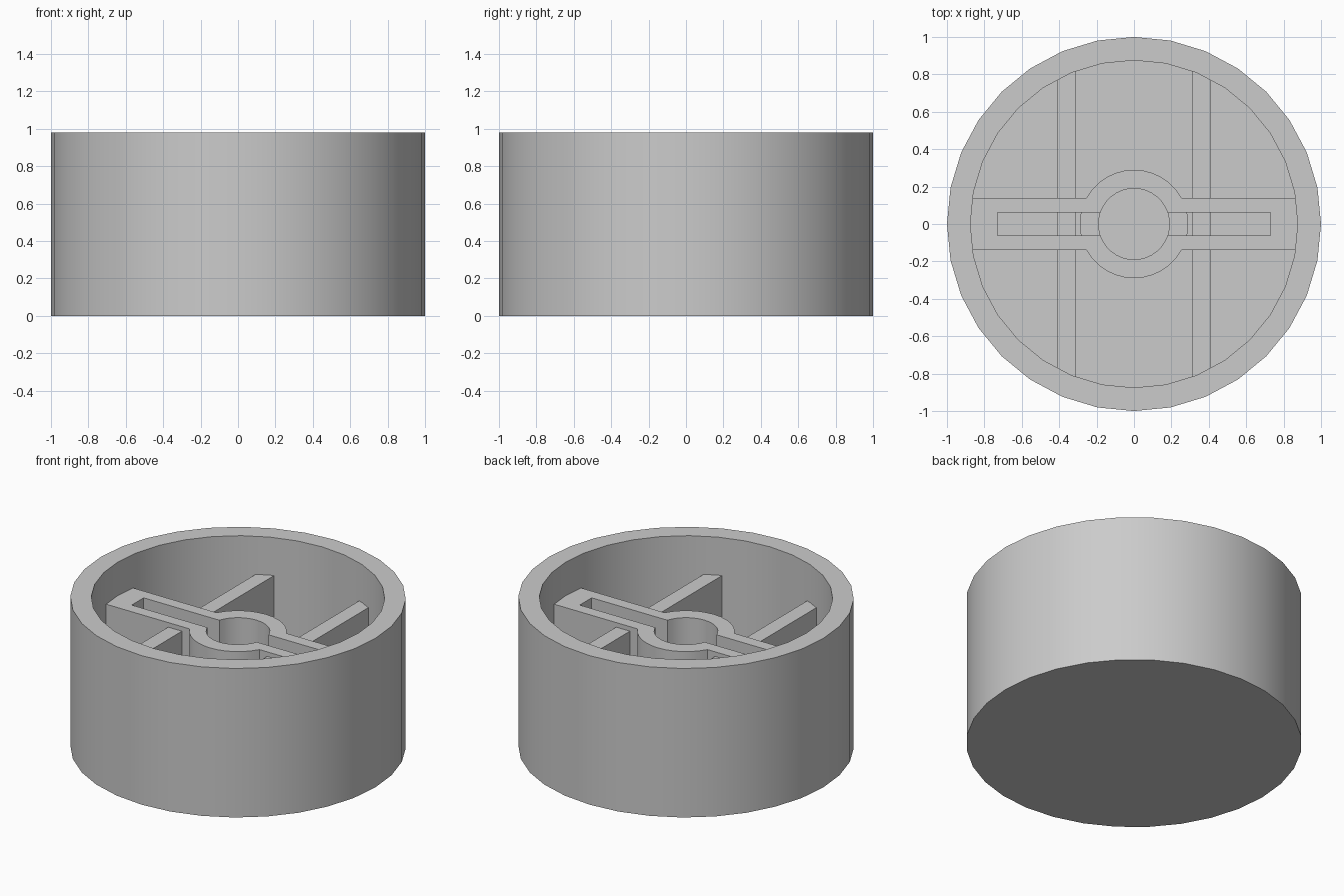
import bpy, bmesh
from math import sin, cos, pi, asin

if "Cube" in bpy.data.objects:
    bpy.data.objects.remove(bpy.data.objects["Cube"], do_unlink=True)

grey = bpy.data.materials.new("grey plastic")
grey.use_nodes = True
GREY = (0.6, 0.6, 0.6, 1)
grey.diffuse_color = GREY
grey.node_tree.nodes["Principled BSDF"].inputs["Base Color"].default_value = GREY

HEIGHT, FLOOR, BAR_TOP, RIB_TOP, LOW_TOP = 0.98, 0.12, 0.76, 0.73, 0.35
HUB_R, HOLE_R, BAR_Y, SLOT_Y, SLOT_X = 0.29, 0.19, 0.14, 0.062, 0.73
RIB_IN, RIB_OUT = 0.31, 0.41


def finish(name, bm):
    bmesh.ops.recalc_face_normals(bm, faces=bm.faces)
    mesh = bpy.data.meshes.new(name)
    bm.to_mesh(mesh)
    bm.free()
    mesh.materials.append(grey)
    obj = bpy.data.objects.new(name, mesh)
    bpy.context.collection.objects.link(obj)
    bpy.ops.object.select_all(action="DESELECT")
    obj.select_set(True)
    bpy.context.view_layer.objects.active = obj
    bpy.ops.object.shade_smooth_by_angle(angle=pi / 6)
    return obj


def prism(bm, outline, z0, z1):
    face = bm.faces.new([bm.verts.new((x, y, z0)) for x, y in outline])
    new = bmesh.ops.extrude_face_region(bm, geom=[face], use_keep_orig=True)["geom"]
    top = [v for v in new if isinstance(v, bmesh.types.BMVert)]
    bmesh.ops.translate(bm, verts=top, vec=(0, 0, z1 - z0))


def arc(radius, a0, a1, steps):
    angles = [a0 + (a1 - a0) * i / steps for i in range(steps + 1)]
    return [(radius * cos(a), radius * sin(a)) for a in angles]


def rect(x0, x1, y0, y1):
    return [(x0, y0), (x1, y0), (x1, y1), (x0, y1)]


# Round cup: outer wall, rim, inner wall and floor
bm = bmesh.new()
rings = []
for r, z in ((1, 0), (1, HEIGHT), (0.875, HEIGHT), (0.875, FLOOR)):
    rings.append([bm.verts.new((x, y, z)) for x, y in arc(r, 0, 2 * pi, 32)[:-1]])
for low, high in zip(rings, rings[1:]):
    for i in range(32):
        j = (i + 1) % 32
        bm.faces.new((low[i], low[j], high[j], high[i]))
bm.faces.new(rings[0])
bm.faces.new(rings[-1])
finish("cup", bm)

# Slotted bar with hub: back half outline, mirrored to the front
bm = bmesh.new()
a_hub, a_hole = asin(BAR_Y / HUB_R), asin(SLOT_Y / HOLE_R)
outline = [(0.88, 0), (0.88, BAR_Y)]
outline += arc(HUB_R, a_hub, pi - a_hub, 12)
outline += [(-0.88, BAR_Y), (-0.88, 0), (-SLOT_X, 0), (-SLOT_X, SLOT_Y)]
outline += arc(HOLE_R, pi - a_hole, a_hole, 14)
outline += [(SLOT_X, SLOT_Y), (SLOT_X, 0)]
prism(bm, outline, FLOOR, BAR_TOP)
seam = [f for f in bm.faces if all(abs(v.co.y) < 1e-5 for v in f.verts)]
bmesh.ops.delete(bm, geom=seam, context="FACES")
bmesh.ops.mirror(bm, geom=bm.verts[:] + bm.edges[:] + bm.faces[:],
                 axis="Y", merge_dist=1e-4)
finish("slotted_bar_and_hub", bm)

# Ribs from bar to wall, and low bridges inside the slot
for side, label in ((1, "left"), (-1, "right")):
    x0, x1 = sorted((side * RIB_IN, side * RIB_OUT))
    for way, end in ((-1, "front"), (1, "back")):
        y0, y1 = sorted((way * (BAR_Y - 0.01), way * 0.83))
        bm = bmesh.new()
        prism(bm, rect(x0, x1, y0, y1), FLOOR, RIB_TOP)
        finish(f"{end}_{label}_rib", bm)

    bm = bmesh.new()
    prism(bm, rect(x0, x1, -SLOT_Y, SLOT_Y), FLOOR, LOW_TOP)
    a = asin(SLOT_Y / HUB_R)
    sector = arc(HUB_R, -a, a, 3) + arc(HOLE_R, a_hole, -a_hole, 3)
    prism(bm, [(side * x, y) for x, y in sector], FLOOR, LOW_TOP)
    finish(f"{label}_slot_bridge", bm)
